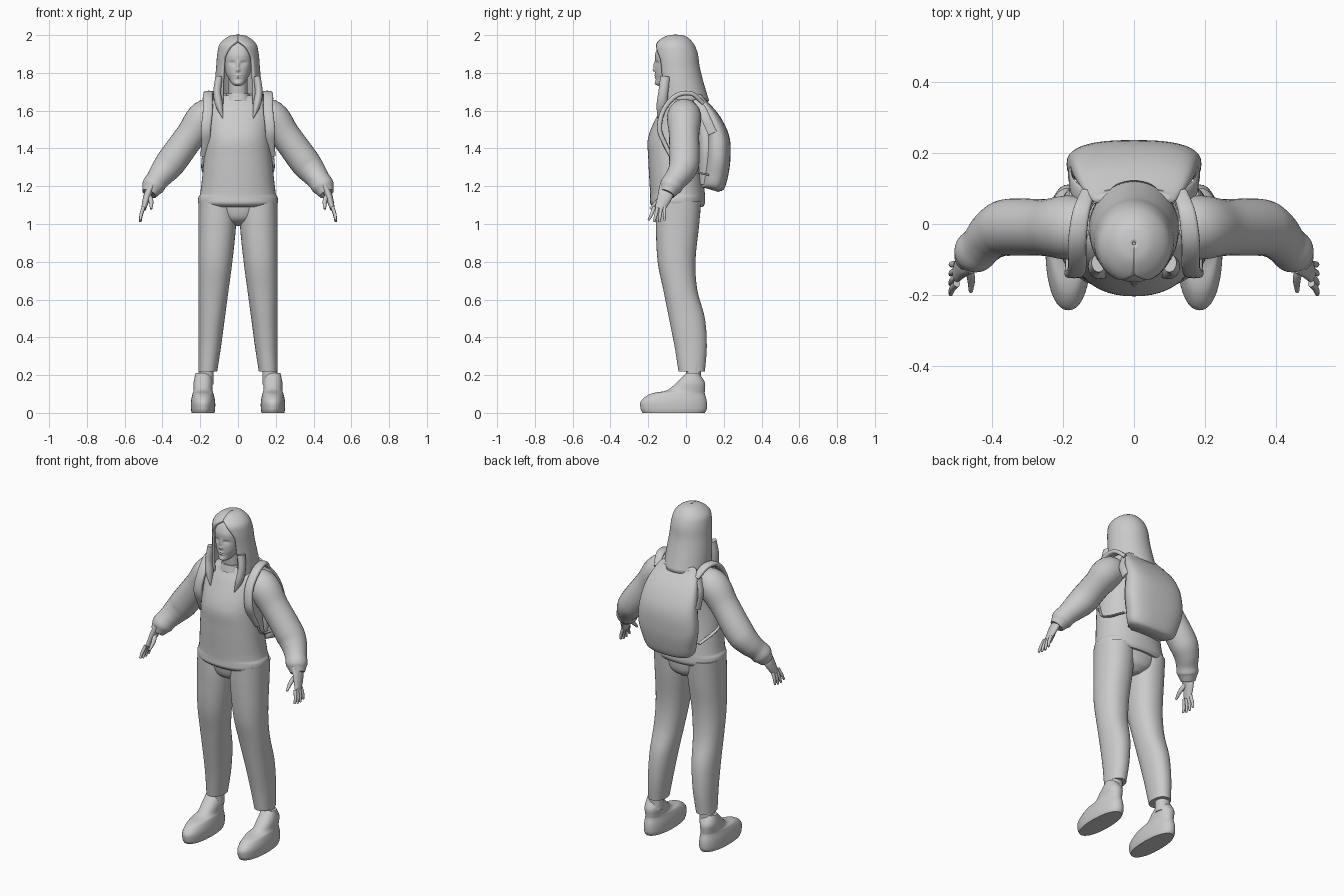
import bpy, bmesh, math
from mathutils import Vector

if "Cube" in bpy.data.objects:
    bpy.data.objects.remove(bpy.data.objects["Cube"])

grey = bpy.data.materials.new("plain grey")
grey.use_nodes = True
colour = (.6, .6, .6, 1)
grey.diffuse_color = colour
grey.node_tree.nodes["Principled BSDF"].inputs["Base Color"].default_value = colour

ACROSS, DEEP = Vector((1, 0, 0)), Vector((0, 1, 0))


def spline(rows, steps):
    """Smooth curve through rows, eased by the distance between them."""
    rows = [Vector(row) for row in rows]
    gaps = [(b - a).length for a, b in zip(rows, rows[1:])]
    last = len(gaps)

    def slope(i):
        before, after = max(i - 1, 0), min(i + 1, last)
        return (rows[after] - rows[before]) / sum(gaps[before:after])

    curve = []
    for i, gap in enumerate(gaps):
        for step in range(steps):
            t = step / steps
            ease = t * t * (3 - 2 * t)
            leaving = slope(i) * gap * t * (1 - t) ** 2
            arriving = slope(i + 1) * gap * t * t * (1 - t)
            curve.append(rows[i].lerp(rows[i + 1], ease) + leaving - arriving)
    return curve + [rows[last]]


def skin(name, rings, closed=True):
    """Join rings of points into one smooth surface."""
    bm = bmesh.new()
    loops = [[bm.verts.new(point) for point in ring] for ring in rings]
    count = len(loops[0])
    for low, high in zip(loops, loops[1:]):
        for i in range(count if closed else count - 1):
            j = (i + 1) % count
            bm.faces.new((low[i], low[j], high[j], high[i]))
    if closed:
        bm.faces.new(loops[0])
        bm.faces.new(loops[-1])
    bmesh.ops.recalc_face_normals(bm, faces=bm.faces)
    mesh = bpy.data.meshes.new(name)
    bm.to_mesh(mesh)
    bm.free()
    mesh.materials.append(grey)
    obj = bpy.data.objects.new(name, mesh)
    bpy.context.collection.objects.link(obj)
    bpy.ops.object.select_all(action="DESELECT")
    obj.select_set(True)
    bpy.context.view_layer.objects.active = obj
    bpy.ops.object.shade_smooth_by_angle(angle=math.radians(50))
    return obj


def outline(count, square):
    """Unit oval; a higher square value makes it boxier."""
    for i in range(count):
        angle = math.tau * i / count
        yield [math.copysign(abs(v) ** (2 / square), v) for v in (math.sin(angle), math.cos(angle))]


def stack(name, rows, centre=lambda width: 0, square=2.2, count=40, steps=5, tilt=0):
    """Level sections: height, half width, front y, back y."""
    rings = []
    for z, width, front, back in spline(rows, steps):
        middle, depth = (front + back) / 2, (back - front) / 2
        rings.append([(centre(width) + width * u, middle - depth * v, z - tilt * depth * (1 - v))
                      for u, v in outline(count, square)])
    return skin(name, rings)


def tube(name, rows, side, ref=DEEP, flat=1, square=2, count=16):
    """Sections across a path: x, y, z, radius; flat widens them along ref."""
    rows = spline(rows, 5)
    path = [row.to_3d() for row in rows]
    rings = []
    for i, row in enumerate(rows):
        along = path[min(i + 1, len(path) - 1)] - path[max(i - 1, 0)]
        thick = along.cross(ref).normalized()
        wide = thick.cross(along).normalized() * flat
        ring = [path[i] + (thick * v + wide * u) * row[3] for u, v in outline(count, square)]
        rings.append([(side * p.x, p.y, p.z) for p in ring])
    return skin(name, rings)


# Sweater with hem band, collar, neck and trouser seat
stack("sweater", [
    (1.09, .19, -.17, .09), (1.11, .21, -.19, .1), (1.14, .21, -.19, .1), (1.16, .2, -.19, .1),
    (1.35, .18, -.2, .08), (1.46, .17, -.2, .08), (1.6, .17, -.14, .08), (1.65, .14, -.11, .07),
    (1.68, .08, -.1, .03)], count=48)
stack("collar", [(1.65, .07, -.12, .03), (1.69, .06, -.11, .02)])
stack("neck", [(1.65, .05, -.1, 0), (1.78, .05, -.11, 0)])
stack("trouser_seat", [(.99, .03, -.08, .03), (1.03, .12, -.14, .07), (1.12, .19, -.16, .08)])

for side, label in ((1, "left_"), (-1, "right_")):
    # Trouser legs keep a straight outer seam
    stack(label + "trouser_leg", [
        (.22, .05, -.04, .1), (.35, .06, -.06, .11), (.5, .07, -.09, .1), (.65, .08, -.12, .06),
        (.8, .09, -.15, .05), (1, .1, -.16, .07), (1.12, .1, -.16, .08)],
        centre=lambda width: side * (.21 - width))
    stack(label + "ankle", [(.15, .04, 0, .08), (.25, .04, 0, .08)], centre=lambda width: side * .17)
    stack(label + "shoe", [
        (0, .06, -.23, .1), (.02, .064, -.24, .11), (.06, .064, -.24, .11), (.1, .056, -.19, .1),
        (.12, .05, -.1, .1), (.16, .05, -.05, .1), (.21, .04, 0, .07)],
        centre=lambda width: side * .185)

    # Sleeve with a gathered cuff
    tube(label + "sleeve", [
        (.09, -.01, 1.6, .06), (.17, -.01, 1.57, .09), (.25, -.01, 1.47, .08), (.36, -.01, 1.32, .08),
        (.4, -.03, 1.27, .07), (.43, -.06, 1.23, .06), (.45, -.08, 1.2, .06), (.46, -.09, 1.18, .05),
        (.47, -.1, 1.16, .04)], side, count=28)

    # Hand: palm, fanned fingers and thumb
    tube(label + "palm", [(.46, -.1, 1.2, .02), (.48, -.11, 1.15, .02), (.5, -.14, 1.08, .013)],
         side, flat=2)
    for i, finger in enumerate(("index", "middle", "ring", "little")):
        y = -.168 + .018 * i
        lean = .03 - .01 * i
        tip = 1.02 - .01 * math.sin(i)
        tube(label + finger + "_finger", [
            (.5, y, 1.09, .01), (.513, y - lean / 2, (1.08 + tip) / 2, .009), (.517, y - lean, tip, .006)],
            side, count=10)
    tube(label + "thumb", [(.475, -.11, 1.16, .013), (.46, -.15, 1.12, .012), (.46, -.19, 1.08, .006)],
         side, count=10)

    # Backpack strap, lower webbing and shoulder flap
    tube(label + "strap", [
        (.13, .09, 1.64, .01), (.15, .03, 1.69, .012), (.16, -.05, 1.68, .013), (.16, -.12, 1.6, .013),
        (.17, -.14, 1.5, .013), (.17, -.11, 1.42, .012), (.18, -.08, 1.36, .01)], side, ACROSS, 2, 3)
    tube(label + "webbing", [
        (.18, -.08, 1.37, .005), (.185, -.04, 1.3, .005), (.17, .12, 1.26, .005)], side, ACROSS, 2, 3)
    tube(label + "pack_flap", [
        (.12, .06, 1.66, .006), (.17, .1, 1.57, .006), (.18, .14, 1.48, .006)], side, flat=4)

    # Pointed front lock of hair
    tube(label + "hair_lock", [
        (.1, -.11, 1.78, .02), (.11, -.12, 1.7, .02), (.1, -.13, 1.63, .02), (.08, -.15, 1.56, .002)],
        side, flat=1.3)

# Backpack: narrow inner body and a wide domed outer shell
stack("pack_body", [(1.21, .12, .06, .17), (1.4, .15, .06, .18), (1.67, .1, .05, .1)], square=3)
stack("pack_shell", [
    (1.2, .11, .07, .17), (1.22, .15, .08, .2), (1.28, .17, .09, .22), (1.38, .19, .1, .235),
    (1.5, .18, .1, .23), (1.6, .16, .08, .18), (1.68, .12, .05, .1), (1.69, .1, .06, .09)],
    square=2.6, tilt=.3)

# Head with sculpted nose, eyes, lips and chin
head = stack("head", [
    (1.73, .01, -.14, -.11), (1.74, .03, -.16, -.08), (1.77, .05, -.16, -.03), (1.8, .065, -.163, 0),
    (1.86, .075, -.163, .01), (1.9, .075, -.163, .01), (1.95, .06, -.14, 0), (1.97, .04, -.11, -.03)],
    count=112, steps=10)
features = (  # x, z, spread across, spread up, push forward
    (0, 1.84, .007, .02, .01), (0, 1.815, .01, .008, .012), (.03, 1.85, .015, .01, -.012),
    (.03, 1.847, .01, .005, .008), (0, 1.787, .015, .004, .006), (0, 1.775, .013, .004, .006),
    (0, 1.745, .014, .01, .004))
for v in head.data.vertices:
    if v.co.y < -.09:
        for x, z, across, up, push in features:
            away = ((abs(v.co.x) - x) / across) ** 2 + ((v.co.z - z) / up) ** 2
            v.co.y -= push * math.exp(-away)

# Long hair, parted around the face and longer at the front
rings = []
for z, width, front, back in spline([
        (2, .005, -.06, -.05), (1.99, .05, -.11, 0), (1.95, .095, -.16, .04), (1.9, .107, -.167, .06),
        (1.83, .113, -.16, .07), (1.75, .12, -.155, .09), (1.65, .125, -.15, .12)], 5):
    part = .75 * math.sqrt(min(1, max(0, (1.965 - z) / .09)))
    drop = .4 * max(0, 1.75 - z)
    ring = []
    for i in range(49):
        angle = part + (math.tau - 2 * part) * i / 48
        ahead = math.cos(angle)
        y = (front + back) / 2 - (back - front) / 2 * ahead
        ring.append((width * math.sin(angle), y, z - drop * max(0, ahead)))
    rings.append(ring)
hair = skin("hair", rings, closed=False)
thickness = hair.modifiers.new("thickness", "SOLIDIFY")
thickness.thickness = .014
thickness.offset = -.6
